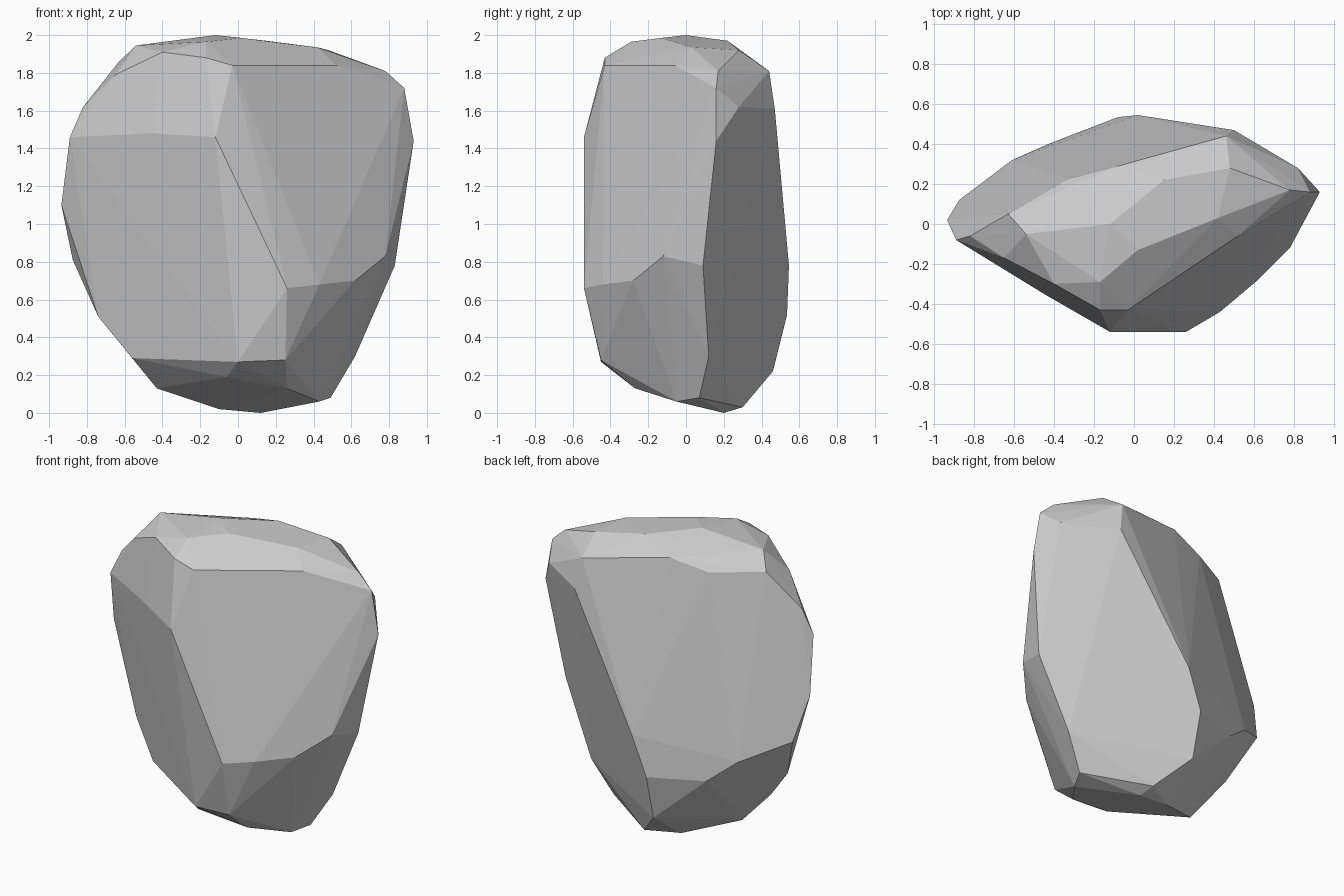
import bpy, bmesh

# Key corners of the boulder, grouped by region (x, y, z)
crown = [(-.12, 0, 2), (.02, -.13, 1.985), (.15, .22, 1.97), (.42, .03, 1.935),
         (.48, .28, 1.92), (-.08, .29, 1.9), (-.17, -.29, 1.965),
         (-.4, -.3, 1.91), (-.54, -.05, 1.945), (-.63, .05, 1.86), (.52, -.06, 1.84)]
shoulders = [(-.03, -.43, 1.84), (-.17, -.43, 1.88), (-.65, -.17, 1.79),
             (-.82, -.06, 1.62), (-.89, -.08, 1.46), (-.45, -.35, 1.48),
             (-.12, -.54, 1.46), (-.33, .225, 1.84), (.46, .44, 1.81),
             (.5, .47, 1.61), (.78, .17, 1.81), (.88, .16, 1.72),
             (.82, .28, 1.62), (.93, .16, 1.44)]
girdle = [(-.935, .02, 1.1), (-.875, .12, .81), (-.61, .32, .68),
          (-.43, .4, .535), (-.08, .535, .52), (.02, .545, .78),
          (.83, .09, .78), (.78, -.12, .83), (.62, -.28, .7),
          (.43, -.44, .68), (.26, -.54, .66)]
base = [(.25, -.45, .28), (0, -.45, .27), (-.56, -.1, .29), (-.74, -.02, .51),
        (-.43, .02, .13), (-.1, .19, .02), (-.06, -.33, .19), (.26, -.27, .13),
        (.43, -.05, .06), (.62, .12, .3), (.49, .07, .08), (.12, .2, 0),
        (.1, .3, .03), (-.08, .46, .22)]

# Wrap the corners in a convex skin with flat facets
bm = bmesh.new()
for p in crown + shoulders + girdle + base:
    bm.verts.new(p)
bmesh.ops.convex_hull(bm, input=bm.verts[:])
loose = [v for v in bm.verts if not v.link_faces]
bmesh.ops.delete(bm, geom=loose, context='VERTS')
bmesh.ops.dissolve_limit(bm, angle_limit=.03, verts=bm.verts[:], edges=bm.edges[:])
bmesh.ops.recalc_face_normals(bm, faces=bm.faces[:])

mesh = bpy.data.meshes.new("boulder")
bm.to_mesh(mesh)
bm.free()
boulder = bpy.data.objects.new("boulder", mesh)
bpy.context.collection.objects.link(boulder)
